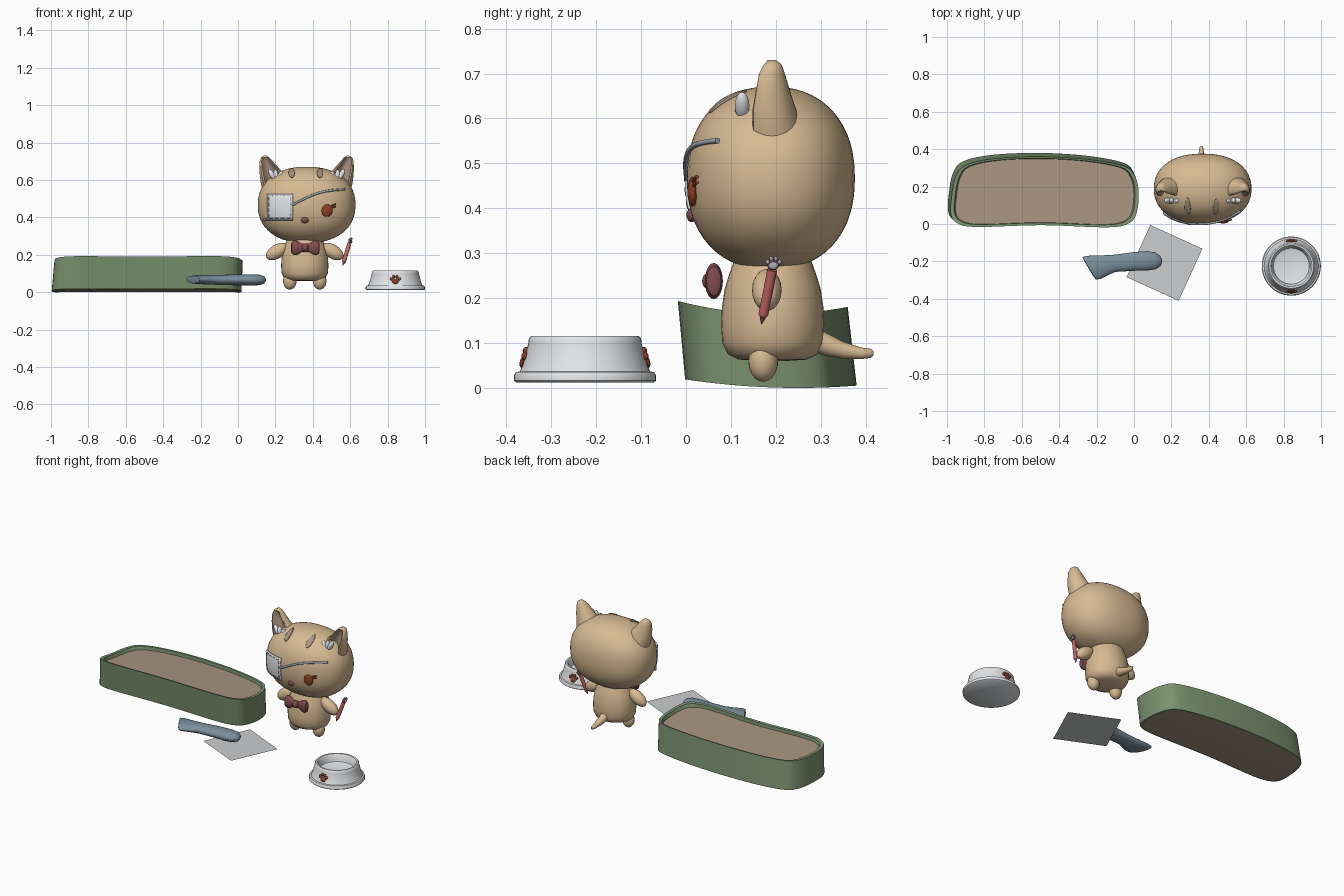
import bpy, bmesh, math
from mathutils import Vector, Matrix

cube = bpy.data.objects.get("Cube")
if cube:
    bpy.data.objects.remove(cube)


def material(name, r, g, b):
    m = bpy.data.materials.new(name)
    m.use_nodes = True
    m.diffuse_color = (r, g, b, 1)
    bsdf = next(n for n in m.node_tree.nodes if n.type == 'BSDF_PRINCIPLED')
    bsdf.inputs["Base Color"].default_value = (r, g, b, 1)
    return m


TAN = material("tan fur", .68, .49, .29)
SAND = material("sand brown", .40, .30, .22)
GREEN = material("sage green", .20, .29, .16)
BLUE = material("slate blue", .19, .27, .33)
WHITE = material("bowl white", .78, .80, .82)
GREY = material("paper grey", .60, .61, .62)
STEEL = material("strap steel", .36, .39, .46)
WINE = material("wine red", .22, .07, .08)
RUST = material("rust brown", .26, .05, .018)
PINK = material("pencil pink", .56, .13, .13)


def finish(bm, name, mats, angle=40):
    """Turn a bmesh into a named, smooth-shaded object."""
    bmesh.ops.recalc_face_normals(bm, faces=bm.faces)
    me = bpy.data.meshes.new(name)
    bm.to_mesh(me)
    bm.free()
    for m in mats:
        me.materials.append(m)
    me.shade_smooth()
    me.set_sharp_from_angle(angle=math.radians(angle))
    ob = bpy.data.objects.new(name, me)
    bpy.context.scene.collection.objects.link(ob)
    return ob


def skin(bm, rings):
    """Bridge rings of points, cap both ends; returns the wall strips."""
    loops = [[bm.verts.new(p) for p in ring] for ring in rings]
    n = len(loops[0])
    walls = [[bm.faces.new((a[i], a[(i + 1) % n], b[(i + 1) % n], b[i])) for i in range(n)]
             for a, b in zip(loops, loops[1:])]
    return walls, bm.faces.new(loops[0]), bm.faces.new(loops[-1])


def loft(name, mat, axis, rings, n=32, warp=None):
    """Ellipse sections (position, centre 1, centre 2, radius 1, radius 2) along an axis."""
    pts = []
    for pos, c1, c2, r1, r2 in rings:
        ring = []
        for i in range(n):
            t = math.tau * i / n
            p = [c1 + r1 * math.cos(t), c2 + r2 * math.sin(t)]
            p.insert("xyz".index(axis), pos)
            ring.append(warp(p, c1, c2, r1, r2) if warp else p)
        pts.append(ring)
    bm = bmesh.new()
    skin(bm, pts)
    return finish(bm, name, [mat])


def blob(name, mat, centre, size, rot=None):
    bm = bmesh.new()
    bmesh.ops.create_uvsphere(bm, u_segments=24, v_segments=16, radius=1)
    m = Matrix.Translation(centre) @ (rot or Matrix()) @ Matrix.Diagonal((*size, 1))
    bm.transform(m)
    return finish(bm, name, [mat])


def tube(name, mat, pts, r):
    cu = bpy.data.curves.new(name, 'CURVE')
    cu.dimensions, cu.bevel_depth, cu.use_fill_caps = '3D', r, True
    sp = cu.splines.new('NURBS')
    sp.points.add(len(pts) - 1)
    for q, p in zip(sp.points, pts):
        q.co = (*p, 1)
    sp.use_endpoint_u, sp.order_u = True, 3
    cu.materials.append(mat)
    ob = bpy.data.objects.new(name, cu)
    bpy.context.scene.collection.objects.link(ob)
    bpy.ops.object.select_all(action='DESELECT')
    ob.select_set(True)
    bpy.context.view_layer.objects.active = ob
    bpy.ops.object.convert(target='MESH')


def paw(name, mat, m, s):
    """Paw print of one pad and four toes, facing local -y."""
    parts = [(0, -.3, .62, .5)] + [(s2 * x, z, .27, .32) for s2 in (-1, 1)
                                   for x, z in ((.3, .62), (.78, .2))]
    bm = bmesh.new()
    for x, z, rx, rz in parts:
        t = m @ Matrix.Translation((x * s, 0, z * s)) @ Matrix.Diagonal((rx * s, .25 * s, rz * s, 1))
        bmesh.ops.create_uvsphere(bm, u_segments=16, v_segments=10, radius=1, matrix=t)
    finish(bm, name, [mat])


# Head: a rounded superellipsoid
HC, HR, P = Vector((.367, .189, .467)), Vector((.261, .187, .204)), 2.25


def on_head(x, z, lift=1.0):
    rest = 1 - abs((x - HC.x) / HR.x) ** P - abs((z - HC.z) / HR.z) ** P
    y = HC.y - HR.y * max(rest, 0) ** (1 / P)
    return HC + (Vector((x, y, z)) - HC) * lift


bm = bmesh.new()
bmesh.ops.create_uvsphere(bm, u_segments=48, v_segments=32, radius=1)
for v in bm.verts:
    k = sum(abs(c) ** P for c in v.co) ** (-1 / P)
    v.co = HC + v.co * k * HR
finish(bm, "head", [TAN])


def head_plate(name, mat, x0, x1, z0, z1, lift, oval=False, n=8):
    bm = bmesh.new()
    grid = []
    for j in range(n + 1):
        v = j / n
        w = math.sqrt(max(1 - (2 * v - 1) ** 2, .04)) if oval else 1
        grid.append([bm.verts.new(on_head((x0 + x1) / 2 + (i / n - .5) * (x1 - x0) * w,
                                          z0 + v * (z1 - z0), lift)) for i in range(n + 1)])
    for a, b in zip(grid, grid[1:]):
        for i in range(n):
            bm.faces.new((a[i], a[i + 1], b[i + 1], b[i]))
    ob = finish(bm, name, [mat])
    sol = ob.modifiers.new("thickness", 'SOLIDIFY')
    sol.thickness, sol.offset = .006, 0


# Ears with a hollowed front and a white tuft
def hollow(p, cx, cy, rx, ry):
    x, y, z = p
    if y < cy and rx > .01:
        w = max(0, 1 - ((x - cx) / (rx * .75)) ** 2)
        y += w * ry * (1.1 if z < .71 else .4)
    return x, y, z


for side, s in (("right", 1), ("left", -1)):
    flip = lambda x: HC.x + s * (x - HC.x)
    ear = loft(side + "_ear", TAN, "z", [
        (z, flip((a + b) / 2), (c + d) / 2, (b - a) / 2, (d - c) / 2) for z, a, b, c, d in (
            (.52, .14, .32, .12, .27), (.58, .122, .295, .12, .258), (.62, .117, .26, .123, .245),
            (.66, .114, .222, .135, .232), (.70, .116, .187, .148, .22),
            (.72, .123, .168, .165, .213), (.73, .137, .153, .182, .2))], warp=hollow)
    ear.data.materials.append(SAND)
    for f in ear.data.polygons:
        inside = f.center.y > .14 and f.normal.y < -.3 and .55 < f.center.z < .71
        if inside and abs(f.center.x - flip(.17)) < .04:
            f.material_index = 1
    for i in range(3):
        a = s * (.5 - .45 * i)
        blob(f"{side}_ear_tuft_{i + 1}", WHITE, (flip(.182 + .02 * i), .125, .622 + .006 * (1 - i)),
             (.014, .016, .034), Matrix.Rotation(-a, 4, 'Y'))

# Face
eye = on_head(.475, .437)
blob("left_eye", RUST, eye, (.031, .012, .033))
for i, dz in enumerate((.012, .024)):
    tube(f"eyelash_{i + 1}", RUST, [on_head(.495, .437 + dz, 1.02), on_head(.508, .444 + dz, 1.03),
                                    on_head(.519, .446 + dz, 1.03)], .004)
blob("nose", WINE, on_head(.357, .385), (.02, .012, .016))
for i, x in enumerate((.288, .438)):
    head_plate(f"forehead_stripe_{i + 1}", SAND, x - .016, x + .016, .612, .66, 1.008, True)

# Eye patch, stitches and strap
head_plate("eye_patch", WHITE, .165, .296, .388, .523, 1.035)
for i in range(4):
    a = .178 + .029 * i
    b = .402 + .029 * i
    for j, z in enumerate((.398, .513)):
        tube(f"stitch_row_{j}_{i}", BLUE, [on_head(a + k, z, 1.056) for k in (0, .009, .018)], .002)
    for j, x in enumerate((.175, .286)):
        tube(f"stitch_column_{j}_{i}", BLUE, [on_head(x, b + k, 1.056) for k in (0, .009, .018)], .002)
tube("long_strap", STEEL, [on_head(x, z, 1.03) for x, z in (
    (.29, .465), (.35, .497), (.42, .528), (.5, .545), (.565, .548))], .006)
tube("short_strap", STEEL, [on_head(x, z, 1.02) for x, z in ((.18, .402), (.16, .393), (.14, .385))], .006)

# Body, limbs and tail
BX, BY = .357, .193
loft("body", TAN, "z", [(z, BX, BY, r * 1.1, r) for r, z in (
    (.03, .06), (.075, .063), (.1, .075), (.112, .1), (.115, .14), (.113, .18),
    (.107, .22), (.098, .25), (.08, .3))])
for side, s in (("right", -1), ("left", 1)):
    blob(side + "_arm", TAN, (BX + s * .148, .18, .218), (.066, .033, .037),
         Matrix.Rotation(s * .55, 4, 'Y'))
    blob(side + "_leg", TAN, (BX + s * .08, .172, .06), (.036, .033, .046))
loft("tail", TAN, "y", [(.27, BX, .115, .028, .032), (.31, BX, .098, .024, .026),
                        (.35, .36, .084, .019, .019), (.39, .36, .077, .013, .013),
                        (.412, .36, .077, .009, .01), (.417, .36, .077, .004, .005)])

# Bow tie
half = ((.076, .02), (.072, .032), (.058, .04), (.04, .036), (.02, .022))
loft("bow_tie", WINE, "x", [(.36 + s * x, .062, .238, r * .5, r) for s, row in
                            ((-1, half), (1, half[::-1])) for x, r in row])
blob("bow_knot", WINE, (.36, .058, .238), (.019, .022, .022))

# Pencil held by the left hand
low, high = Vector((.56, .168, .142)), Vector((.597, .193, .268))
turn = Matrix.Translation(low) @ (high - low).to_track_quat('Z', 'Y').to_matrix().to_4x4()
for name, mat, prof in (("pencil_tip", WINE, ((0, .001), (.022, .009))),
                        ("pencil_shaft", PINK, ((.022, .011), (.128, .011)))):
    loft(name, mat, "z", [(z, 0, 0, r, r) for z, r in prof], 12).matrix_world = turn
blob("pencil_topper", WINE, (.599, .194, .276), (.009, .014, .014))
paw("pencil_paw", STEEL, Matrix.Translation((.607, .195, .277)) @ Matrix.Rotation(math.pi / 2, 4, 'Z'), .017)

# Litter tray: smooth outline, sloping wall, sand fill
corners = [Vector(p) for p in (
    (-.99, .06), (-.955, .01), (-.85, -.01), (-.5, 0), (-.15, -.012), (-.03, .01), (.012, .07),
    (.022, .18), (.0, .27), (-.06, .32), (-.25, .355), (-.5, .37), (-.75, .36), (-.91, .325),
    (-.965, .26), (-.985, .16))]
outline = []
for i in range(len(corners)):
    a, b, c, d = (corners[(i + k) % len(corners)] for k in (-1, 0, 1, 2))
    for t in (0, .25, .5, .75):
        outline.append(b + (c - a) * t / 2 + (a * 2 - b * 5 + c * 4 - d) * t * t / 2
                       + (b * 3 - a - c * 3 + d) * t ** 3 / 2)


def tray_ring(sx, sy, dx, dy, top, drop=0):
    ring = []
    for p in outline:
        x, y = -.485 + (p.x + .485) * sx + dx, .18 + (p.y - .18) * sy + dy
        z = .165 + .6 * (y - .2) ** 2 - drop if top else .3 * (y - .25) ** 2
        ring.append((x, y, z))
    return ring


bm = bmesh.new()
walls, floor, fill = skin(bm, [
    tray_ring(.97, .94, -.004, .01, False), tray_ring(1, 1, -.004, .01, False),
    tray_ring(.992, .99, .007, -.008, True), tray_ring(.955, .93, .007, -.006, True),
    tray_ring(.94, .92, .007, -.006, True, .02)])
floor.material_index = fill.material_index = 1
finish(bm, "litter_tray", [GREEN, SAND], 50)

# Scoop handle with a slanted, flared end


def slant(p, cy, cz, ry, rz):
    x, y, z = p
    return x - .6 * (y - cy) * min(max((-.1 - x) / .12, 0), 1), y, z


loft("scoop_handle", BLUE, "x", [
    (-.243, -.237, .068, .04, .008), (-.24, -.237, .068, .06, .02), (-.215, -.232, .068, .062, .024),
    (-.16, -.222, .067, .054, .025), (-.1, -.21, .066, .046, .027), (0, -.2, .066, .05, .029),
    (.07, -.197, .066, .052, .03), (.115, -.197, .066, .045, .028), (.14, -.199, .066, .028, .019),
    (.15, -.2, .066, .008, .006)], warp=slant)

# Paper sheet
bm = bmesh.new()
bmesh.ops.create_grid(bm, x_segments=1, y_segments=1, size=.153)
bm.transform(Matrix.Translation((.163, -.208, .032)) @ Matrix.Rotation(math.radians(-24.5), 4, 'Z'))
finish(bm, "paper_sheet", [GREY])

# Food bowl with paw prints front and back
CX, CY = .841, -.225
loft("food_bowl", WHITE, "z", [(z, CX, CY, r, r) for r, z in (
    (.153, .012), (.158, .016), (.158, .028), (.154, .035), (.145, .037), (.139, .05), (.131, .08),
    (.126, .1), (.125, .11), (.119, .116), (.11, .115), (.104, .108), (.1, .085), (.096, .072),
    (.085, .068))], 48)
for i, name in enumerate(("front_paw_print", "back_paw_print")):
    m = Matrix.Translation((CX, CY, .066)) @ Matrix.Rotation(math.pi * i, 4, 'Z')
    paw(name, RUST, m @ Matrix.Translation((0, -.136, 0)) @ Matrix.Rotation(-.26, 4, 'X'), .028)
